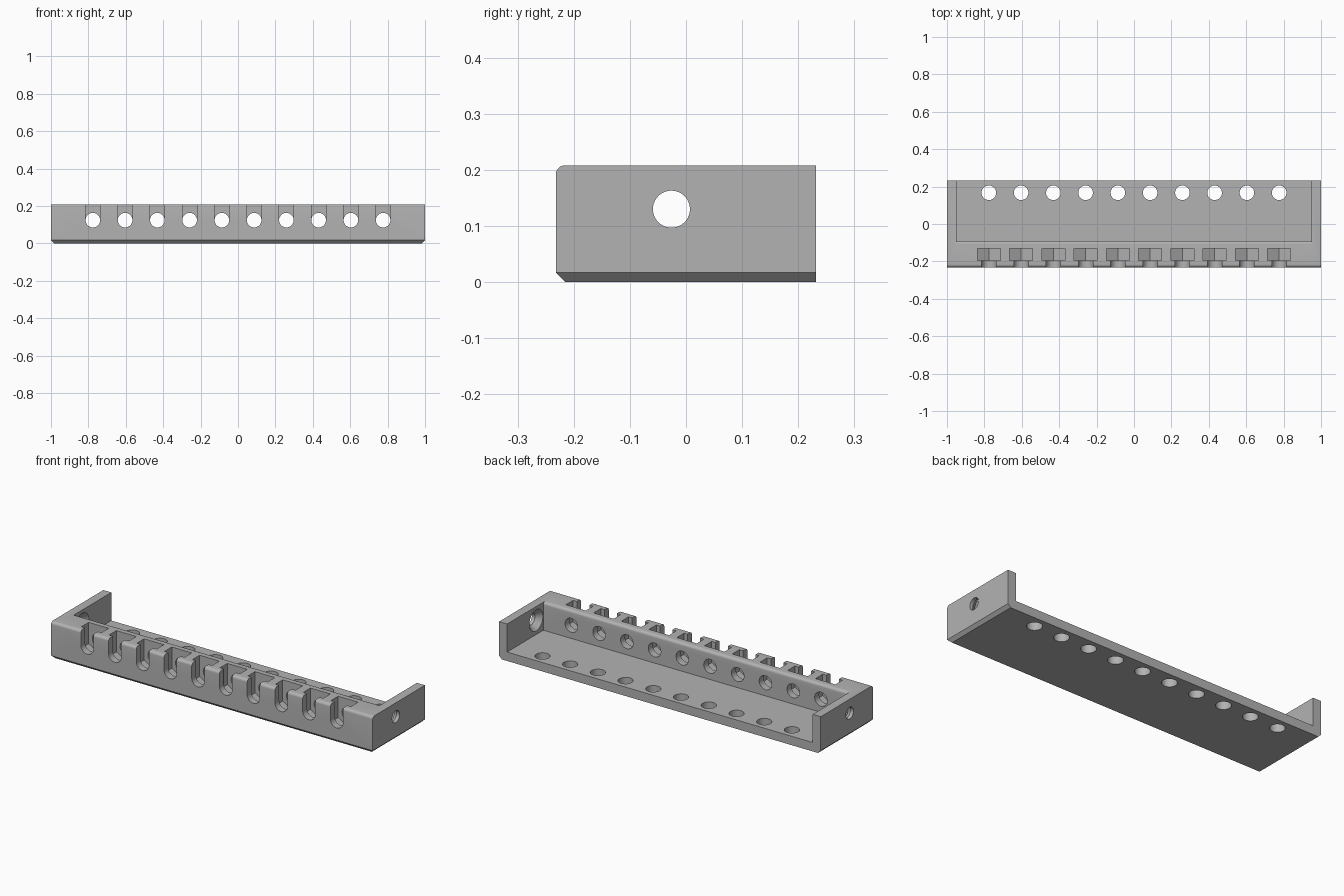
import bpy, bmesh, math
from mathutils import Vector

if "Cube" in bpy.data.objects:
    bpy.data.objects.remove(bpy.data.objects["Cube"])

HX, HY, H = 1.0, 0.232, 0.208      # half length, half depth, height
WALL, FLOOR = 0.05, 0.05
R = 0.039                          # wire hole radius
HOLE_Z, ROUND = 0.124, 0.016
STATIONS = [-0.776 + i * 1.552 / 9 for i in range(10)]

grey = bpy.data.materials.new("plain grey")
grey.diffuse_color = (0.45, 0.45, 0.45, 1)
grey.use_nodes = True
grey.node_tree.nodes["Principled BSDF"].inputs["Base Color"].default_value = grey.diffuse_color


def arc(cx, cy, r, a0, a1, n):
    """Points of an arc, both ends included."""
    return [(cx + r * math.cos(math.radians(a0 + (a1 - a0) * i / n)),
             cy + r * math.sin(math.radians(a0 + (a1 - a0) * i / n))) for i in range(n + 1)]


def circle(cx, cy, r, n=40):
    return arc(cx, cy, r, 0, 360, n)[:-1]


def place(axis, u, v, w):
    """Outline point (u, v) at depth w along the axis."""
    return Vector({'X': (w, u, v), 'Y': (u, w, v), 'Z': (u, v, w)}[axis])


def make(name, bm):
    bmesh.ops.recalc_face_normals(bm, faces=bm.faces)
    me = bpy.data.meshes.new(name)
    bm.to_mesh(me)
    bm.free()
    me.materials.append(grey)
    ob = bpy.data.objects.new(name, me)
    bpy.context.collection.objects.link(ob)
    return ob


def lofts(name, axis, parts):
    """Closed prisms, each (outline_a, depth_a, outline_b, depth_b)."""
    bm = bmesh.new()
    for pa, a, pb, b in parts:
        va = [bm.verts.new(place(axis, u, v, a)) for u, v in pa]
        vb = [bm.verts.new(place(axis, u, v, b)) for u, v in pb]
        bm.faces.new(va)
        bm.faces.new(vb)
        n = len(va)
        for i in range(n):
            j = (i + 1) % n
            bm.faces.new((va[i], va[j], vb[j], vb[i]))
    return make(name, bm)


def prisms(name, axis, outlines, a, b):
    return lofts(name, axis, [(p, a, p, b) for p in outlines])


# Body block: chamfered bottom on front and ends, rounded top front edge
bm = bmesh.new()
bmesh.ops.create_cube(bm, size=1)
for v in bm.verts:
    v.co = (v.co.x * 2 * HX, v.co.y * 2 * HY, (v.co.z + 0.5) * H)


def mid(e):
    return (e.verts[0].co + e.verts[1].co) / 2


low = [e for e in bm.edges if mid(e).z < 0.001 and mid(e).y < HY - 0.01]
bmesh.ops.bevel(bm, geom=low, offset=0.017, segments=1, affect='EDGES')
top = [e for e in bm.edges if mid(e).z > H - 0.001 and mid(e).y < -HY + 0.001]
bmesh.ops.bevel(bm, geom=top, offset=ROUND, segments=6, profile=0.5, affect='EDGES')
body = make("terminal_tray", bm)

cutters = []

# Tray recess, open at the back, leaving a rounded top edge on the thick front wall
recess = [(-0.09, FLOOR)] + arc(-0.09 - ROUND, H - ROUND, ROUND, 0, 90, 6)
recess += [(-0.09 - ROUND, 0.3), (0.3, 0.3), (0.3, FLOOR)]
cutters.append(prisms("recess_cutter", 'X', [recess], -HX + WALL, HX - WALL))

# Nut pockets: hexagon with its point down, open at the top
F = 0.062
S = F / math.sqrt(3)
cutters.append(prisms("nut_pocket_cutter", 'Y', [
    [(x, HOLE_Z - 2 * S), (x + F, HOLE_Z - S), (x + F, 0.3), (x - F, 0.3), (x - F, HOLE_Z - S)]
    for x in STATIONS], -0.194, -0.13))

# U-shaped slots in front of the pockets
cutters.append(prisms("slot_cutter", 'Y', [
    arc(x, HOLE_Z, R, 180, 360, 20) + [(x + R, 0.3), (x - R, 0.3)]
    for x in STATIONS], -0.3, -0.16))

# Round holes from pockets into the tray, and holes through the floor
cutters.append(prisms("wall_hole_cutter", 'Y', [circle(x, HOLE_Z, R) for x in STATIONS], -0.15, 0.0))
cutters.append(prisms("floor_hole_cutter", 'Z', [circle(x, 0.167, R) for x in STATIONS], -0.1, 0.1))

# End holes, widened on the inner side
cutters.append(prisms("end_hole_cutter", 'X', [circle(-0.026, 0.13, 0.033)], -1.2, 1.2))
cutters.append(lofts("countersink_cutter", 'X', [
    (circle(-0.026, 0.13, 0.032), s * 0.982, circle(-0.026, 0.13, 0.06), s * 0.9495)
    for s in (-1, 1)]))

# Cut everything out and drop the helpers
bpy.context.view_layer.objects.active = body
body.select_set(True)
for c in cutters:
    c.hide_render = True
    m = body.modifiers.new(c.name, 'BOOLEAN')
    m.operation, m.solver, m.object = 'DIFFERENCE', 'EXACT', c
    bpy.ops.object.modifier_apply(modifier=m.name)
    bpy.data.objects.remove(c)

bpy.ops.object.shade_smooth_by_angle(angle=math.radians(28))
